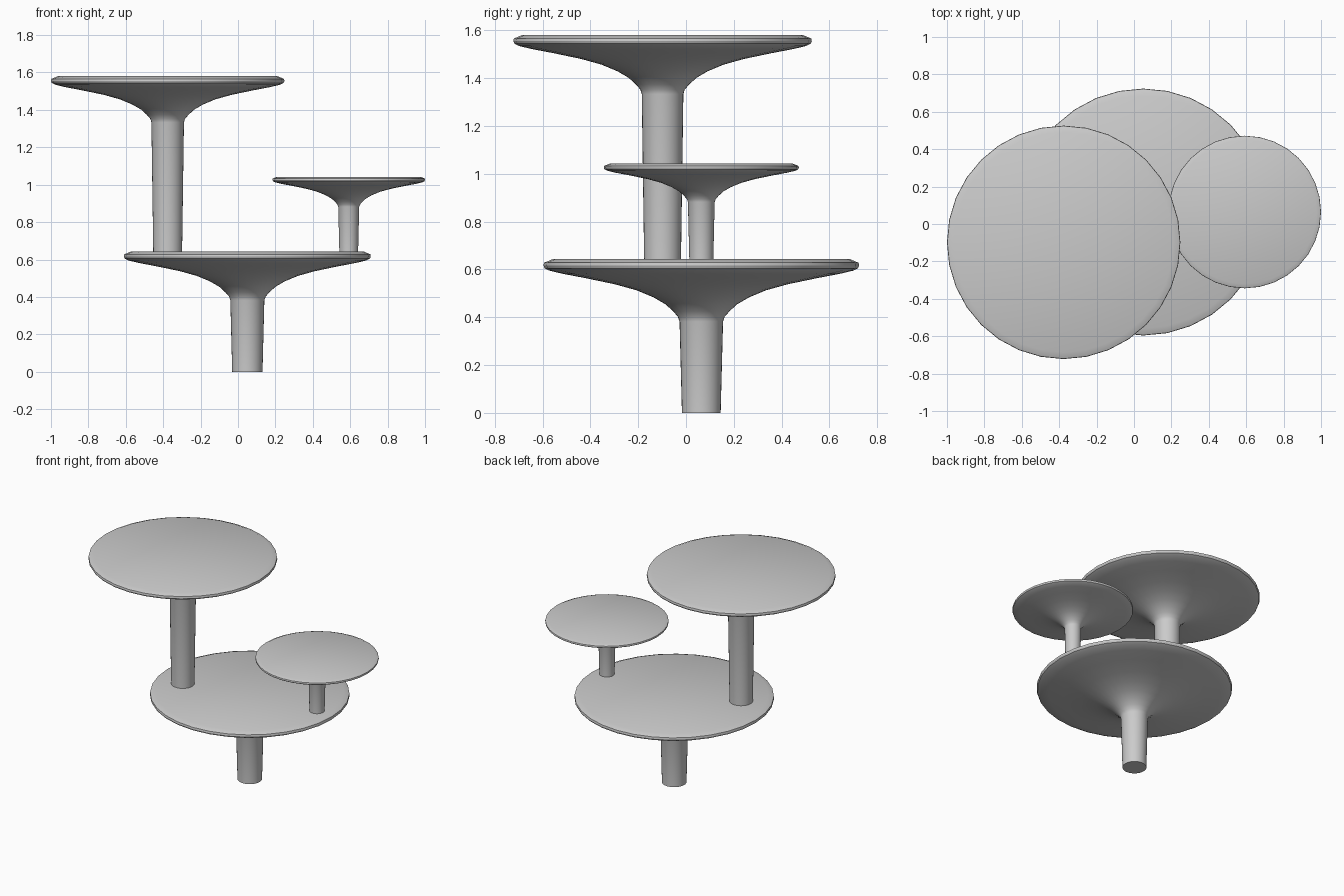
import bpy, bmesh, math

if "Cube" in bpy.data.objects:
    bpy.data.objects.remove(bpy.data.objects["Cube"])

SIDES = 32


def lathe(name, center, profile):
    """Revolve (radius, z) points, bottom to top, with flat end caps."""
    bm = bmesh.new()
    rings = []
    for r, z in profile:
        rings.append([bm.verts.new((r * math.cos(2 * math.pi * i / SIDES),
                                    r * math.sin(2 * math.pi * i / SIDES), z))
                      for i in range(SIDES)])
    for a, b in zip(rings, rings[1:]):
        for i in range(SIDES):
            j = (i + 1) % SIDES
            bm.faces.new((a[i], a[j], b[j], b[i]))
    bm.faces.new(rings[0][::-1])
    bm.faces.new(rings[-1])
    mesh = bpy.data.meshes.new(name)
    bm.to_mesh(mesh)
    bm.free()
    obj = bpy.data.objects.new(name, mesh)
    obj.location = (center[0], center[1], 0)
    bpy.context.collection.objects.link(obj)
    bpy.ops.object.select_all(action='DESELECT')
    obj.select_set(True)
    bpy.context.view_layer.objects.active = obj
    bpy.ops.object.shade_smooth_by_angle(angle=math.radians(25))


# Underside of a dish: (radius, height) above the stem top, at full size
DISH = [(0.098, 0.02), (0.118, 0.043), (0.15, 0.072), (0.20, 0.101),
        (0.27, 0.13), (0.36, 0.155), (0.48, 0.18), (0.58, 0.199),
        (0.635, 0.212), (0.655, 0.222), (0.66, 0.233), (0.658, 0.245),
        (0.622, 0.26)]


def platform(name, center, z0, z1, foot_r, neck_r, dish_r, top_z):
    """Tapered stem flaring into a shallow round dish with a flat top."""
    s = dish_r / 0.66
    h = (top_z - z1) / 0.26
    profile = [(foot_r, z0), (neck_r, z1)]
    profile += [(r * s, z1 + z * h) for r, z in DISH]
    lathe(name, center, profile)


# Lower dish on the ground, with two dishes standing on it
platform("lower_platform", (0.05, 0.064), 0.0, 0.382, 0.081, 0.091, 0.66, 0.643)
platform("tall_platform", (-0.376, -0.098), 0.635, 1.333, 0.077, 0.087, 0.624, 1.58)
platform("small_platform", (0.592, 0.064), 0.635, 0.882, 0.05, 0.056, 0.408, 1.042)
